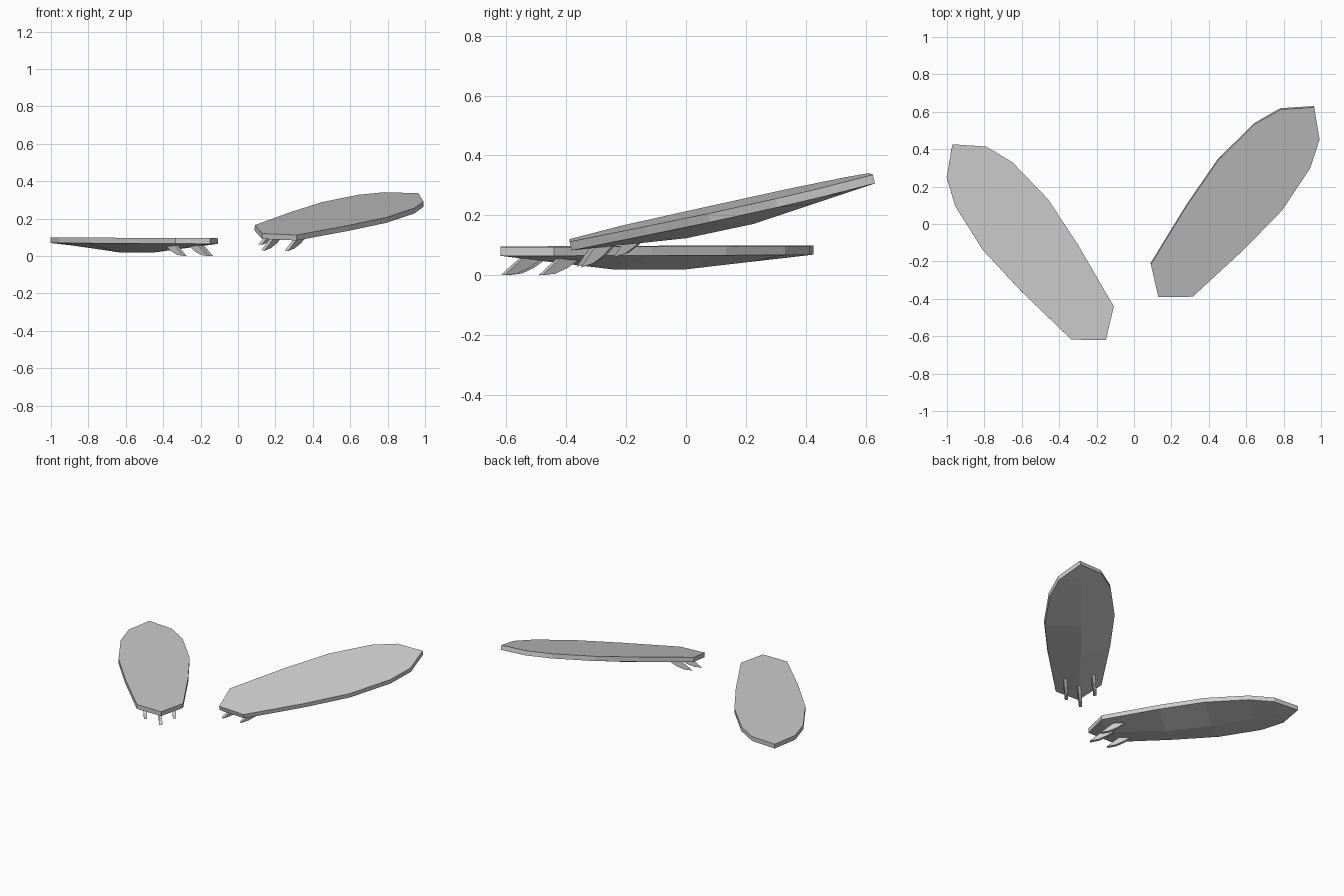
import bpy, bmesh
from mathutils import Vector, Matrix

if "Cube" in bpy.data.objects:
    bpy.data.objects.remove(bpy.data.objects["Cube"])

# Half outline, tail to nose: (distance along, half width, keel depth)
TAIL, NOSE = (0.0, -0.030), (1.33, -0.030)
STATIONS = [(0.115, 0.144, -0.042), (0.488, 0.196, -0.078), (0.784, 0.221, -0.078),
            (1.057, 0.193, -0.054), (1.209, 0.134, -0.041)]
RAIL = 0.03
# Fin side profile: (distance along, height)
FIN = [(0.0, -0.095), (0.055, -0.090), (0.105, -0.072), (0.14, -0.052),
       (0.165, -0.034), (0.085, -0.034), (0.045, -0.062)]
FIN_T = 0.02


def finish(name, bm, matrix):
    bmesh.ops.recalc_face_normals(bm, faces=bm.faces)
    me = bpy.data.meshes.new(name)
    bm.to_mesh(me)
    bm.free()
    ob = bpy.data.objects.new(name, me)
    ob.matrix_world = matrix
    bpy.context.collection.objects.link(ob)
    return ob


def deck_frame(tail, nose, normal):
    y = (Vector(nose) - Vector(tail)).normalized()
    x = y.cross(Vector(normal)).normalized()
    z = x.cross(y)
    m = Matrix((x, y, z)).transposed().to_4x4()
    m.translation = Vector(tail)
    return m


def make_board(name, matrix):
    bm = bmesh.new()
    right = [(w, a) for a, w, k in STATIONS]
    ring = [(0, TAIL[0])] + right + [(0, NOSE[0])] + [(-w, a) for w, a in reversed(right)]
    n = len(ring)
    top = [bm.verts.new((x, y, 0)) for x, y in ring]
    low = [bm.verts.new((x, y, -RAIL)) for x, y in ring]
    # flat deck and vertical rails
    bm.faces.new(top)
    for i in range(n):
        j = (i + 1) % n
        bm.faces.new((top[i], top[j], low[j], low[i]))
    # shallow V bottom with a central keel line
    half = len(STATIONS) + 1
    keel = [low[0]] + [bm.verts.new((0, a, k)) for a, w, k in STATIONS] + [low[half]]
    for side in (1, -1):
        edge = [low[(side * i) % n] for i in range(half + 1)]
        for i in range(half):
            quad = list(dict.fromkeys((edge[i], edge[i + 1], keel[i + 1], keel[i])))
            bm.faces.new(quad)
    return finish(name, bm, matrix)


def make_fin(name, matrix, x, start):
    bm = bmesh.new()
    face = bm.faces.new([bm.verts.new((x - FIN_T / 2, start + a, z)) for a, z in FIN])
    out = bmesh.ops.extrude_face_region(bm, geom=[face])
    verts = [v for v in out["geom"] if isinstance(v, bmesh.types.BMVert)]
    bmesh.ops.translate(bm, verts=verts, vec=(FIN_T, 0, 0))
    return finish(name, bm, matrix)


# Two boards, the second one tilted up at the nose
frames = {
    "flat_board": deck_frame((-0.15, -0.62, 0.095), (-0.97, 0.425, 0.099), (0.005, 0, 1)),
    "tilted_board": deck_frame((0.13, -0.39, 0.12), (0.965, 0.625, 0.336), (0.045, -0.25, 1)),
}
for name, m in frames.items():
    make_board(name, m)
    # Three fins: centre one furthest back
    for part, x, start in (("centre_fin", 0, 0.01), ("left_fin", -0.09, 0.10), ("right_fin", 0.09, 0.10)):
        make_fin(name + "_" + part, m, x, start)
